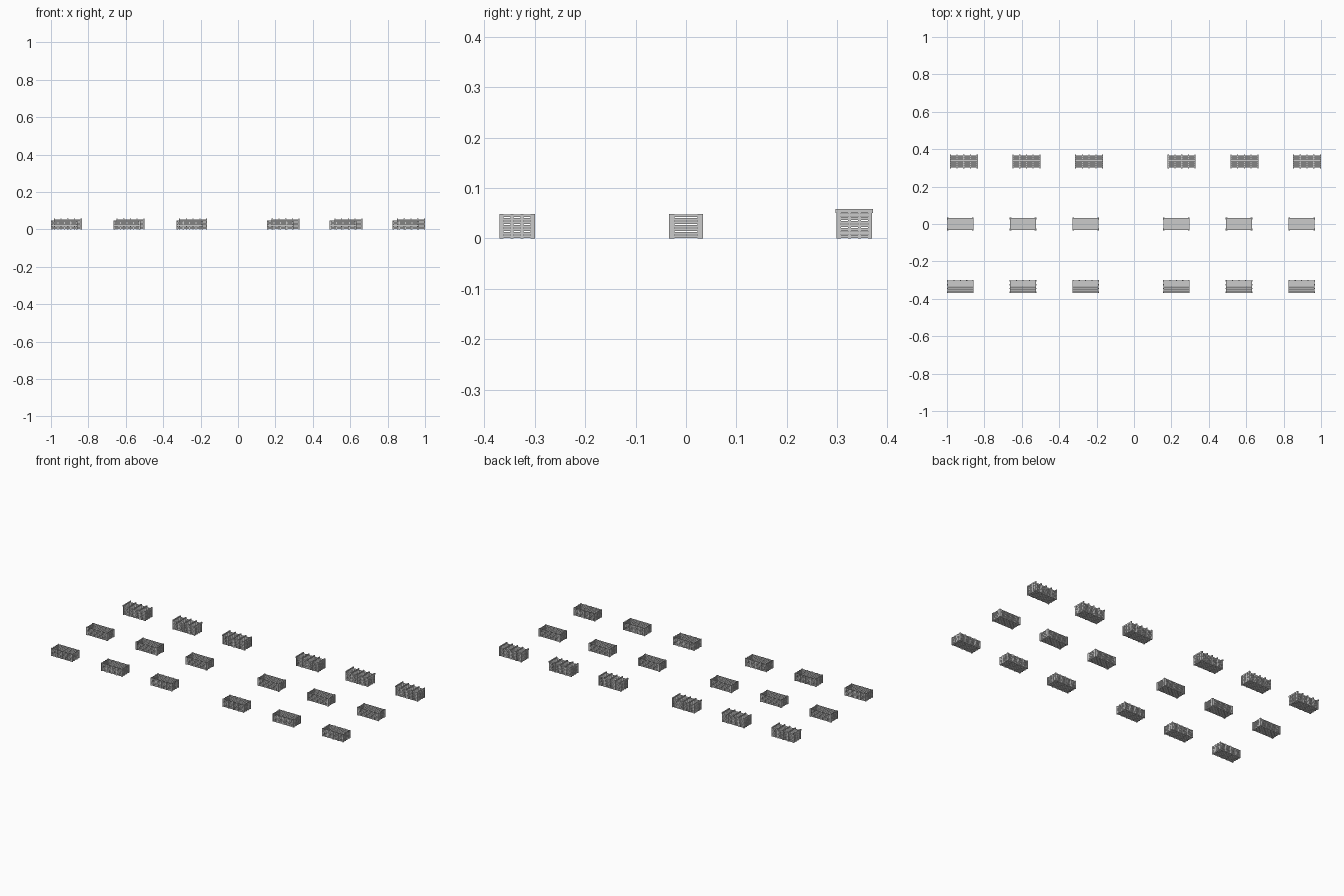
import bpy, bmesh
from mathutils import Matrix, Vector

if "Cube" in bpy.data.objects:
    bpy.data.objects.remove(bpy.data.objects["Cube"])


def box(bm, x0, x1, y0, y1, z0, z1):
    c = Vector(((x0 + x1) / 2, (y0 + y1) / 2, (z0 + z1) / 2))
    m = Matrix.Translation(c) @ Matrix.Diagonal((x1 - x0, y1 - y0, z1 - z0, 1))
    bmesh.ops.create_cube(bm, size=1, matrix=m)


def spread(a, b, n):
    return [a + (b - a) * i / (n - 1) for i in range(n)]


def crate(name, L, W, H, long_posts, end_posts, lid=False, corners=False):
    bm = bmesh.new()
    hx, hy, t, p = L / 2, W / 2, 0.0022, 0.0022
    ix, iy = hx - p, hy - p          # slat shell inside the outer battens

    # floor boards, running lengthwise
    n = 6
    pitch = 2 * iy / n
    for i in range(n):
        y = -iy + i * pitch
        box(bm, -ix, ix, y + 0.0005, y + pitch - 0.0005, 0.001, 0.0035)

    # horizontal wall slats
    n = 7
    pitch = H / n
    for i in range(n):
        z0, z1 = i * pitch + 0.0008, (i + 1) * pitch - 0.0008
        for s in (-1, 1):
            ya, yb = sorted((s * iy, s * (iy - t)))
            box(bm, -ix, ix, ya, yb, z0, z1)
            xa, xb = sorted((s * ix, s * (ix - t)))
            box(bm, xa, xb, -iy + t, iy - t, z0, z1)

    # vertical battens outside the walls
    w = 0.009 if corners else 0.006
    for s in (-1, 1):
        ya, yb = sorted((s * iy, s * hy))
        for x in spread(-hx + w / 2, hx - w / 2, long_posts):
            box(bm, x - w / 2, x + w / 2, ya, yb, 0, H)
        xa, xb = sorted((s * ix, s * hx))
        for y in spread(-iy + w / 2, iy - w / 2, end_posts):
            box(bm, xa, xb, y - w / 2, y + w / 2, 0, H)

    # slatted lid with raised cross battens
    if lid:
        n = 6
        pitch = 2 * iy / n
        for i in range(n):
            y = -iy + i * pitch
            box(bm, -hx, hx, y + 0.0013, y + pitch - 0.0013, H, H + 0.0025)
        for x in spread(-hx + w / 2, hx - w / 2, long_posts):
            box(bm, x - w / 2, x + w / 2, -hy - 0.002, hy + 0.002, H, H + 0.008)

    me = bpy.data.meshes.new(name)
    bm.to_mesh(me)
    bm.free()
    return me


battened = crate("battened_crate", 0.143, 0.070, 0.048, 5, 4)
plain = crate("plain_crate", 0.143, 0.068, 0.048, 2, 2, corners=True)
lidded = crate("lidded_crate", 0.150, 0.070, 0.050, 5, 4, lid=True)

# three rows, two groups of three crates in each row
rows = [(battened, -0.335, -0.9285, 0.2265),
        (plain, 0.0, -0.9285, 0.2265),
        (lidded, 0.334, -0.910, 0.255)]
for me, y, xa, xb in rows:
    for g, x in (("left", xa), ("right", xb)):
        for i in range(3):
            ob = bpy.data.objects.new(f"{me.name}_{g}_{i + 1}", me)
            ob.location = (x + 0.335 * i, y, 0)
            bpy.context.collection.objects.link(ob)
